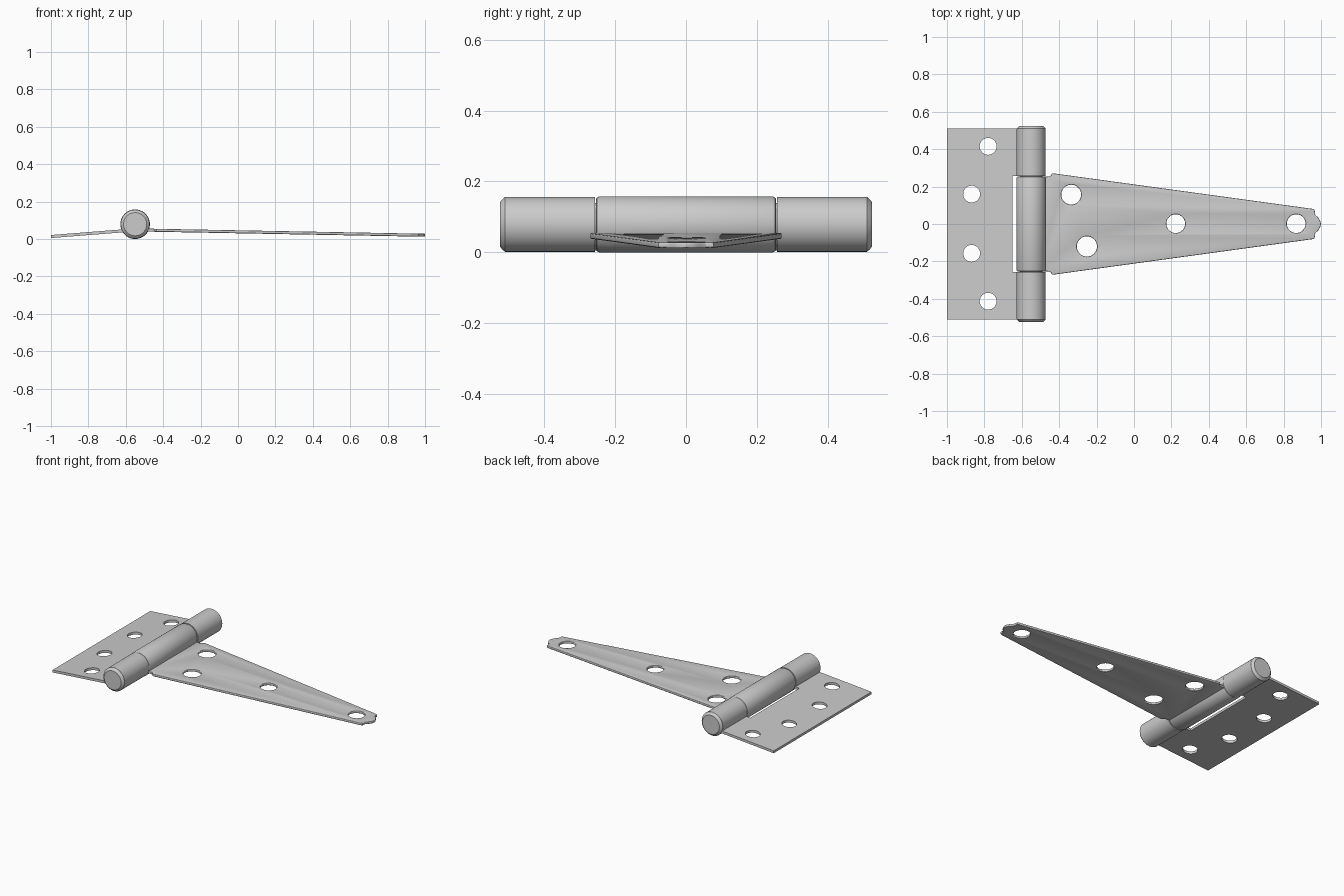
import bpy, bmesh
from math import sin, cos, pi

if "Cube" in bpy.data.objects:
    bpy.data.objects.remove(bpy.data.objects["Cube"])

AXIS_X, AXIS_Z = -0.55, 0.079


def activate(obj):
    bpy.ops.object.select_all(action='DESELECT')
    obj.select_set(True)
    bpy.context.view_layer.objects.active = obj


def plate(name, outline, holes, thickness, height, bevel=0.0):
    """Filled outline with round holes, sloped so its mid plane follows height(x)."""
    cu = bpy.data.curves.new(name, 'CURVE')
    cu.dimensions, cu.fill_mode = '2D', 'BOTH'
    cu.extrude = thickness / 2 - bevel
    cu.bevel_depth, cu.bevel_resolution, cu.offset = bevel, 2, -bevel
    loops = [outline]
    for x, y, r in holes:
        loops.append([(x + r * cos(i * pi / 24), y + r * sin(i * pi / 24)) for i in range(48)])
    for pts in loops:
        sp = cu.splines.new('POLY')
        sp.points.add(len(pts) - 1)
        for p, (x, y) in zip(sp.points, pts):
            p.co = (x, y, 0, 1)
        sp.use_cyclic_u = True
    obj = bpy.data.objects.new(name, cu)
    bpy.context.collection.objects.link(obj)
    activate(obj)
    bpy.ops.object.convert(target='MESH')
    obj = bpy.context.object
    bm = bmesh.new()
    bm.from_mesh(obj.data)
    bmesh.ops.remove_doubles(bm, verts=bm.verts, dist=1e-5)
    for v in bm.verts:
        v.co.z += height(v.co.x)
    bmesh.ops.recalc_face_normals(bm, faces=bm.faces)
    bm.to_mesh(obj.data)
    bm.free()
    bpy.ops.object.shade_smooth_by_angle(angle=pi / 6)


def lathe(name, profile, n=64):
    """Capped turned part around the hinge axis; profile is (y, radius) pairs."""
    bm = bmesh.new()
    rings = [[bm.verts.new((AXIS_X + r * cos(2 * pi * i / n), y, AXIS_Z + r * sin(2 * pi * i / n)))
              for i in range(n)] for y, r in profile]
    for a, b in zip(rings, rings[1:]):
        for i in range(n):
            bm.faces.new((a[i], a[(i + 1) % n], b[(i + 1) % n], b[i]))
    bm.faces.new(rings[0])
    bm.faces.new(rings[-1])
    bmesh.ops.recalc_face_normals(bm, faces=bm.faces)
    me = bpy.data.meshes.new(name)
    bm.to_mesh(me)
    bm.free()
    obj = bpy.data.objects.new(name, me)
    bpy.context.collection.objects.link(obj)
    activate(obj)
    bpy.ops.object.shade_smooth_by_angle(angle=pi / 6)


# Rectangular leaf, notched around the middle knuckle
half = [(-0.65, 0.256), (-0.55, 0.256), (-0.55, 0.511), (-1.0, 0.511)]
plate("rectangular_leaf", half + [(x, -y) for x, y in reversed(half)],
      [(-0.78, 0.415, 0.045), (-0.868, 0.16, 0.045),
       (-0.868, -0.157, 0.045), (-0.78, -0.413, 0.045)],
      0.016, lambda x: 0.013 + 0.079 * (x + 1))

# Tapered strap with small shoulders and a rounded tip
half = [(-0.51, 0.253), (-0.46, 0.253), (-0.448, 0.256), (-0.442, 0.264), (-0.437, 0.27),
        (-0.425, 0.27), (0.955, 0.081), (0.965, 0.077), (0.967, 0.068), (0.966, 0.057),
        (0.972, 0.046), (0.985, 0.034), (0.995, 0.018)]
tip = [(1.0, 0.0)]
plate("tapered_strap", half + tip + [(x, -y) for x, y in reversed(half)],
      [(-0.336, 0.157, 0.053), (-0.252, -0.12, 0.054), (0.223, 0.002, 0.05), (0.867, 0.002, 0.05)],
      0.016, lambda x: 0.047 - 0.0185 * (x + 0.47), bevel=0.004)

# Middle knuckle with softened rims
lathe("strap_knuckle", [(-0.254, 0.071), (-0.251, 0.076), (-0.244, 0.079),
                        (0.244, 0.079), (0.251, 0.076), (0.254, 0.071)])

# Outer knuckles and pin heads
for side, s in (("front", -1), ("back", 1)):
    lathe(side + "_leaf_knuckle", [(s * 0.256, 0.0775), (s * 0.51, 0.0775)])
    lathe(side + "_pin_head", [(s * 0.505, 0.077), (s * 0.511, 0.077),
                               (s * 0.519, 0.070), (s * 0.525, 0.062)])

# Pin core
lathe("hinge_pin", [(-0.5, 0.06), (0.5, 0.06)])
